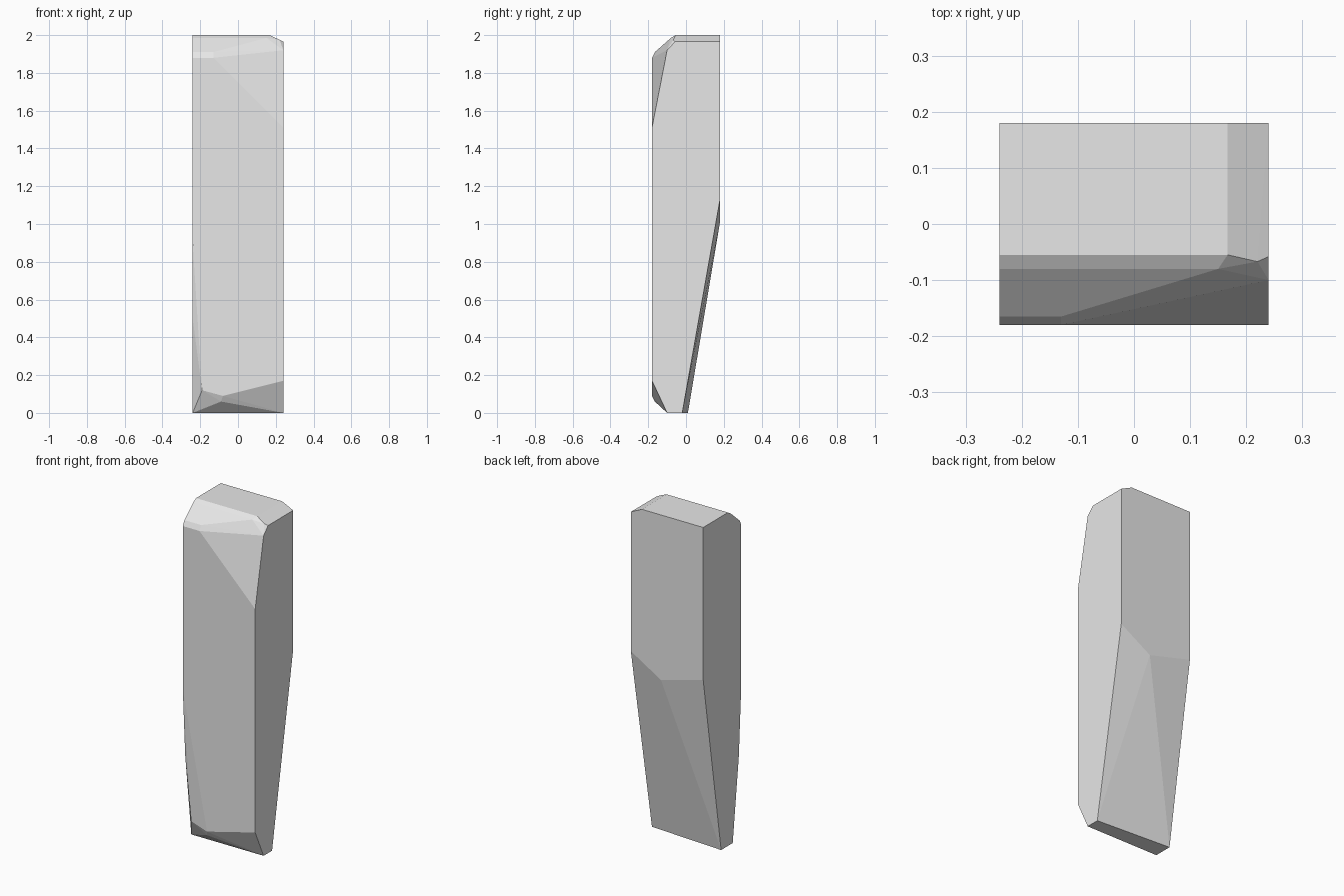
import bpy
import bmesh

cube = bpy.data.objects.get("Cube")
if cube:
    bpy.data.objects.remove(cube, do_unlink=True)

stone = bpy.data.materials.new("pale_grey_stone")
stone.use_nodes = True
grey = (0.8, 0.8, 0.8, 1)
stone.diffuse_color = grey
stone.node_tree.nodes["Principled BSDF"].inputs["Base Color"].default_value = grey

W, D, H = 0.24, 0.18, 2.0   # half width, half depth, height

# Flat top, with the chamfer along its +x side
crown = [(-W, D, H), (0.167, D, H), (W, D, 1.965),
         (-W, -0.055, H), (0.167, -0.055, H), (W, -0.058, 1.965)]

# Rounded upper front edge and the large corner facet
brow = [(-W, -0.08, 1.985), (0.15, -0.08, 1.985), (0.22, -0.067, 1.975),
        (-W, -0.165, 1.91), (-0.13, -0.165, 1.91),
        (-W, -D, 1.88), (-0.13, -D, 1.88),
        (W, -0.10, 1.92), (W, -D, 1.51)]

# Lower rim of the front face
front_rim = [(-W, -D, 0.9), (-W, -0.158, 0.5), (-0.19, -0.172, 0.12),
             (-0.08, -D, 0.09), (-0.09, -0.165, 0.06), (W, -D, 0.17)]

# Start of the slanted back and the narrow foot
back_rim = [(-W, D, 1.085), (0.04, D, 1.01), (W, D, 1.13)]
foot = [(-W, 0.01, 0), (W, -0.02, 0), (-W, -0.10, 0), (W, -0.10, 0)]

# Wrap the corners in one faceted slab
bm = bmesh.new()
for point in crown + brow + front_rim + back_rim + foot:
    bm.verts.new(point)
bmesh.ops.convex_hull(bm, input=bm.verts)
loose = [v for v in bm.verts if not v.link_faces]
bmesh.ops.delete(bm, geom=loose, context='VERTS')
bmesh.ops.dissolve_limit(bm, angle_limit=0.01, verts=bm.verts, edges=bm.edges)
bmesh.ops.recalc_face_normals(bm, faces=bm.faces)

mesh = bpy.data.meshes.new("stone_slab")
bm.to_mesh(mesh)
bm.free()
mesh.materials.append(stone)
slab = bpy.data.objects.new("stone_slab", mesh)
bpy.context.collection.objects.link(slab)
